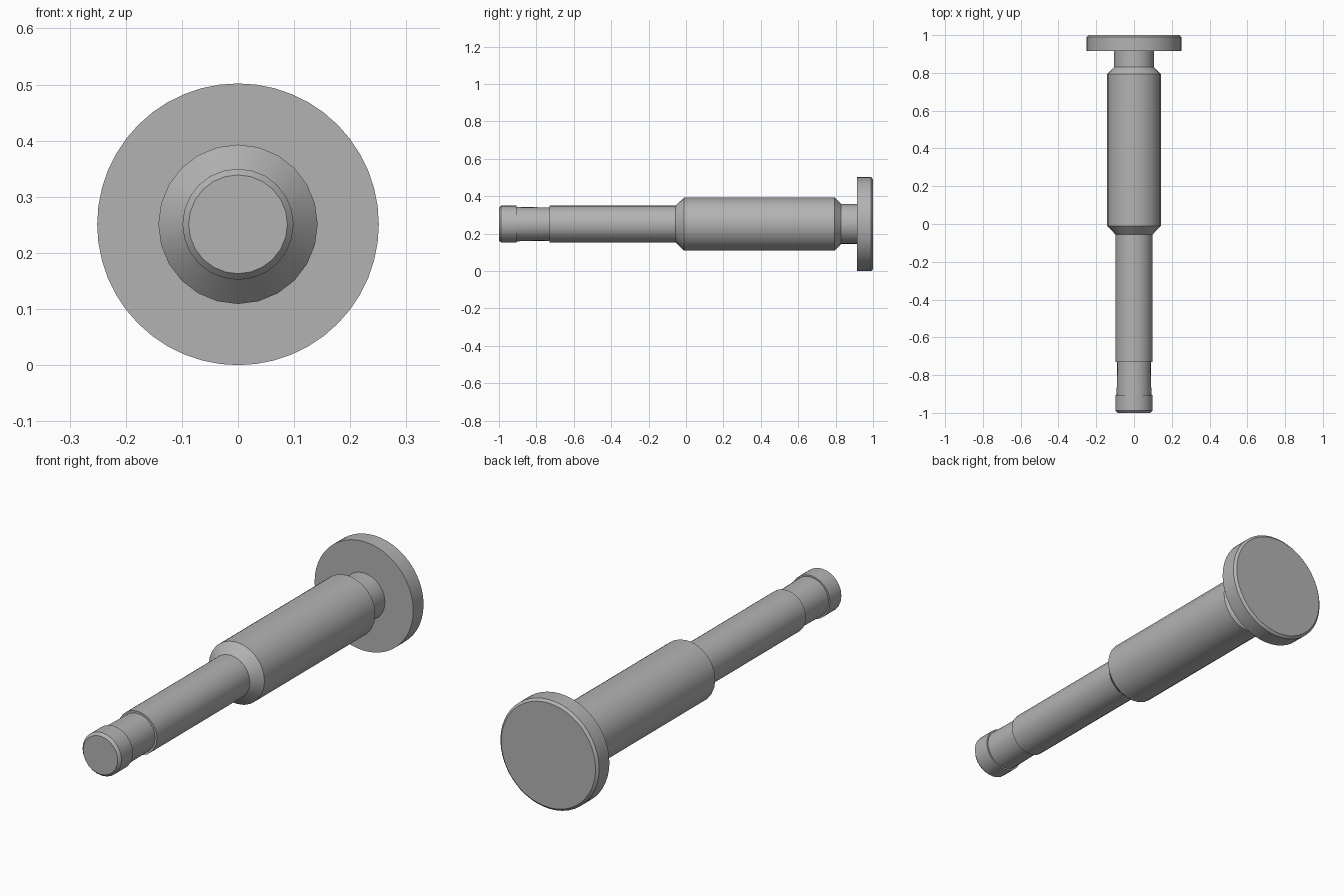
import bpy
import bmesh
from math import cos, sin, pi, radians

AXIS_Z = 0.251

cube = bpy.data.objects.get("Cube")
if cube:
    bpy.data.objects.remove(cube)

steel = bpy.data.materials.new("grey_steel")
steel.use_nodes = True
GREY = (0.45, 0.45, 0.45, 1)
steel.diffuse_color = GREY
steel.node_tree.nodes["Principled BSDF"].inputs["Base Color"].default_value = GREY


def turned(name, profile, sides, cap_start=False, cap_end=False):
    """Revolve (y, radius) points, listed front to back, about the pin axis."""
    bm = bmesh.new()
    angles = [2 * pi * k / sides for k in range(sides)]
    rings = [[bm.verts.new((r * cos(a), y, r * sin(a))) for a in angles]
             for y, r in profile]
    for near, far in zip(rings, rings[1:]):
        for k in range(sides):
            n = (k + 1) % sides
            bm.faces.new((near[k], far[k], far[n], near[n]))
    if cap_start:
        bm.faces.new(rings[0])
    if cap_end:
        bm.faces.new(rings[-1][::-1])
    mesh = bpy.data.meshes.new(name)
    bm.to_mesh(mesh)
    bm.free()
    mesh.materials.append(steel)
    obj = bpy.data.objects.new(name, mesh)
    obj.location.z = AXIS_Z
    bpy.context.collection.objects.link(obj)
    bpy.ops.object.select_all(action="DESELECT")
    obj.select_set(True)
    bpy.context.view_layer.objects.active = obj
    bpy.ops.object.shade_smooth_by_angle(angle=radians(25))
    return obj


# Chamfered tip with a collar behind it
turned("tip_collar", [(-1, 0.088), (-0.988, 0.099), (-0.905, 0.099), (-0.905, 0.092)],
       24, cap_start=True)
# Shallow retaining groove
turned("groove", [(-0.905, 0.092), (-0.73, 0.089)], 24)
# Slim shaft, including the groove's rear shoulder
turned("shaft", [(-0.73, 0.089), (-0.73, 0.099), (-0.055, 0.099)], 24)
# Thick barrel, chamfered at both ends
turned("barrel", [(-0.055, 0.099), (-0.01, 0.142), (0.795, 0.142), (0.83, 0.107)], 24)
# Neck below the head
turned("neck", [(0.83, 0.107), (0.915, 0.107)], 24)
# Broad round head, chamfered on its outer rim
turned("head", [(0.915, 0.1), (0.915, 0.251), (0.99, 0.251), (1, 0.24)],
       48, cap_end=True)
